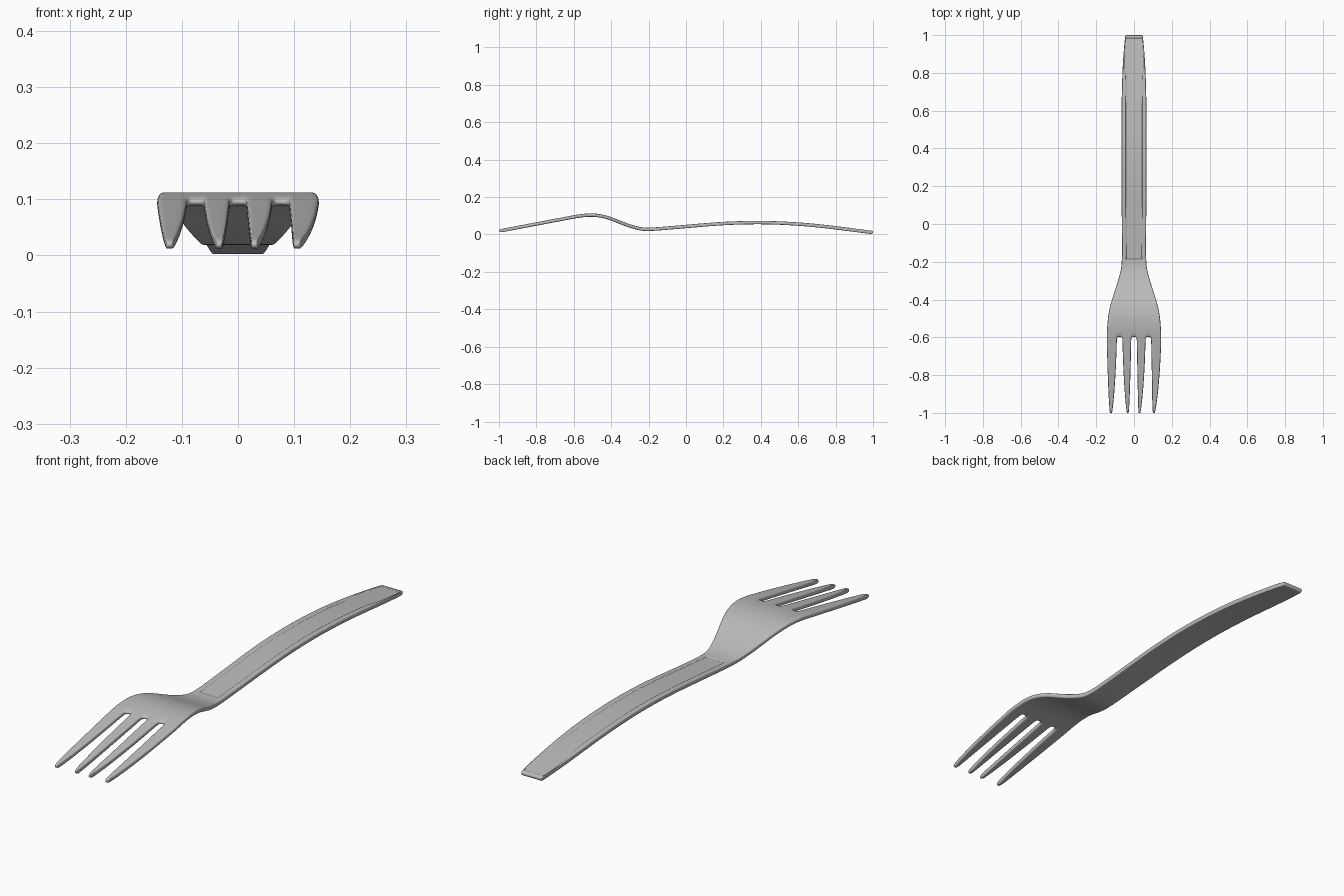
import bpy, bmesh

if "Cube" in bpy.data.objects:
    bpy.data.objects.remove(bpy.data.objects["Cube"])

THICK = 0.018
BASE_Y = -0.6

# Handle and neck stations: y, half width, centre height
body = [(1, .046, .010), (.985, .048, .012), (.9, .056, .023), (.8, .062, .036),
        (.65, .066, .053), (.5, .067, .062), (.37, .067, .065), (.2, .067, .060),
        (.05, .065, .047), (-.1, .064, .034), (-.19, .064, .027), (-.24, .068, .028),
        (-.29, .082, .042), (-.34, .097, .059), (-.4, .117, .085), (-.45, .131, .099),
        (-.5, .139, .105), (-.55, .143, .102), (BASE_Y, .145, .094)]

# Tine stations: y, fraction of base width, progress toward the tip, height
tines = [(-.62, .98, 0, .090), (-.7, .9, .05, .075), (-.8, .76, .2, .056),
         (-.9, .56, .5, .037), (-.97, .36, .85, .024), (-1.002, .2, 1, .018)]
tip_x = [-.122, -.033, .029, .105]

# Columns across the head: tine edges and gap centres
half = [.014, .024, .052, .062, .076, .090, .102, .133, .145]
cols = [-x for x in reversed(half)] + [0] + half
tine_cols = [(0, 1, 2, 3), (5, 6, 7, 8), (10, 11, 12, 13), (15, 16, 17, 18)]

bm = bmesh.new()


def bridge(a, b):
    """Join two rows of vertices with quads."""
    return [bm.faces.new((a[i], b[i], b[i + 1], a[i + 1])) for i in range(len(a) - 1)]


# Handle, neck and head as one sheet
rows = [[bm.verts.new((c / half[-1] * w, y, z)) for c in cols] for y, w, z in body]
for a, b in zip(rows, rows[1:]):
    bridge(a, b)

# Four tapered tines growing out of the last row
for ids, tip in zip(tine_cols, tip_x):
    prev = [rows[-1][i] for i in ids]
    centre = (cols[ids[0]] + cols[ids[-1]]) / 2
    for y, scale, bend, z in tines:
        mid = centre + (tip - centre) * bend
        row = [bm.verts.new((mid + (cols[i] - centre) * scale, y, z)) for i in ids]
        bridge(prev, row)
        prev = row

# Thicken the sheet evenly about its middle
bmesh.ops.recalc_face_normals(bm, faces=bm.faces)
if sum(f.normal.z for f in bm.faces) < 0:
    bmesh.ops.reverse_faces(bm, faces=bm.faces)
bm.normal_update()
shift = [(v, v.normal.copy()) for v in bm.verts]
for v, n in shift:
    v.co += n * THICK / 2
bmesh.ops.solidify(bm, geom=bm.faces[:], thickness=THICK)
bmesh.ops.recalc_face_normals(bm, faces=bm.faces)
bm.normal_update()

# Shallow panel let into the top of the handle
panel = []
for f in bm.faces:
    c = f.calc_center_median()
    if f.normal.z > .7 and -.2 < c.y < .98 and abs(c.x) < .05:
        panel.append(f)
for inset, depth in ((.002, 0), (.002, -.003), (.002, 0)):
    bmesh.ops.inset_region(bm, faces=panel, thickness=inset, depth=depth,
                           use_even_offset=True)

mesh = bpy.data.meshes.new("fork")
bm.to_mesh(mesh)
bm.free()
fork = bpy.data.objects.new("fork", mesh)
bpy.context.collection.objects.link(fork)

# Plain grey material
grey = bpy.data.materials.new("plain grey")
grey.use_nodes = True
colour = (.5, .5, .5, 1)
grey.diffuse_color = colour
grey.node_tree.nodes["Principled BSDF"].inputs["Base Color"].default_value = colour
mesh.materials.append(grey)

# Rounded edges and smooth shading
sub = fork.modifiers.new("rounding", 'SUBSURF')
sub.levels = sub.render_levels = 2
bpy.context.view_layer.objects.active = fork
fork.select_set(True)
bpy.ops.object.shade_smooth()
